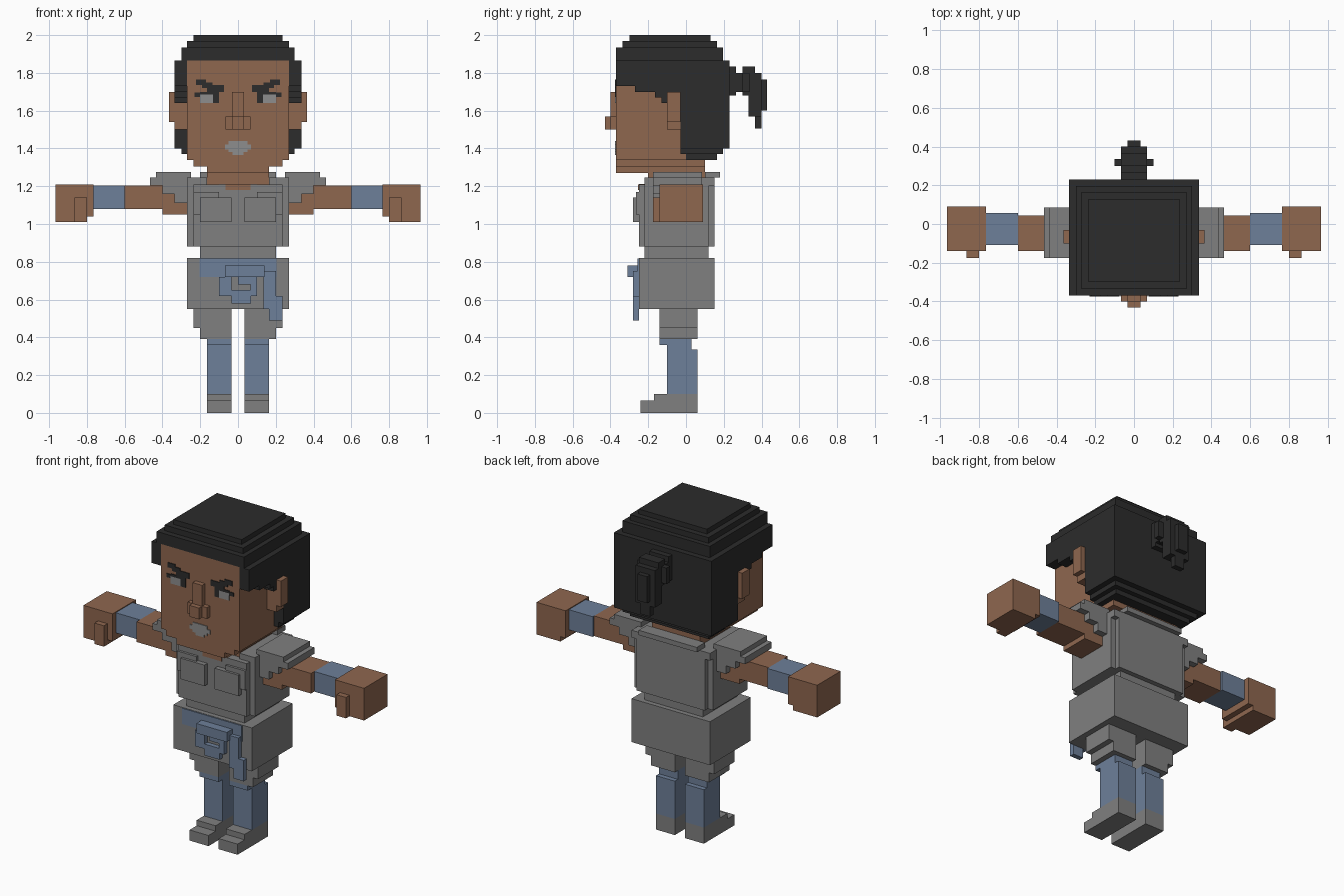
import bpy, bmesh
from mathutils import Matrix, Vector


def material(name, rgb):
    m = bpy.data.materials.new(name)
    m.diffuse_color = (*rgb, 1)
    return m


SKIN = material("skin", (0.275, 0.135, 0.078))
HAIR = material("black_hair", (0.025, 0.025, 0.025))
GREY = material("grey_cloth", (0.215, 0.215, 0.215))
BLUE = material("blue_cloth", (0.155, 0.215, 0.32))
LIGHT = material("light_grey", (0.27, 0.27, 0.27))


def blocks(name, mat, boxes, mirror=False):
    """One object from boxes (x0, x1, y0, y1, z0, z1), optionally mirrored in x."""
    bm = bmesh.new()
    if mirror:
        boxes = boxes + [(-b[1], -b[0], *b[2:]) for b in boxes]
    for x0, x1, y0, y1, z0, z1 in boxes:
        centre = Vector((x0 + x1, y0 + y1, z0 + z1)) / 2
        size = (x1 - x0, y1 - y0, z1 - z0)
        bmesh.ops.create_cube(bm, size=1, matrix=Matrix.Translation(centre) @ Matrix.Diagonal((*size, 1)))
    me = bpy.data.meshes.new(name)
    bm.to_mesh(me)
    bm.free()
    me.materials.append(mat)
    ob = bpy.data.objects.new(name, me)
    bpy.context.collection.objects.link(ob)
    return ob


def wide(w, *rest):
    """Box symmetric about x = 0."""
    return (-w, w, *rest)


# Head, chin and neck
blocks("head", SKIN, [
    wide(0.27, -0.37, 0.0, 1.34, 1.865),
    wide(0.235, -0.37, 0.10, 1.305, 1.34),
    wide(0.165, -0.37, 0.10, 1.27, 1.305),
    wide(0.165, -0.20, 0.10, 1.18, 1.27)])
blocks("nose", SKIN, [
    wide(0.033, -0.40, -0.36, 1.5, 1.70),
    wide(0.066, -0.40, -0.36, 1.5, 1.57),
    wide(0.033, -0.43, -0.39, 1.5, 1.57)])
blocks("ears", SKIN, [
    (0.26, 0.365, -0.10, -0.03, 1.54, 1.70),
    (0.26, 0.335, -0.10, -0.03, 1.50, 1.54)], True)

# Eyes, brows and mouth as thin plates
F = (-0.375, -0.368)
blocks("eye_whites", LIGHT, [(0.132, 0.20, *F, 1.64, 1.685)], True)
blocks("brows", HAIR, [
    (0.17, 0.222, *F, 1.735, 1.765),
    (0.135, 0.19, *F, 1.72, 1.75),
    (0.075, 0.165, *F, 1.70, 1.735)], True)
blocks("pupils", HAIR, [
    (0.10, 0.132, *F, 1.64, 1.70),
    (0.132, 0.20, *F, 1.685, 1.70),
    (0.20, 0.23, *F, 1.672, 1.695)], True)
blocks("mouth", LIGHT, [
    wide(0.05, *F, 1.42, 1.44), wide(0.07, *F, 1.395, 1.42),
    wide(0.05, *F, 1.38, 1.395), wide(0.03, *F, 1.365, 1.38)])

# Stepped hair cap, back and temples
blocks("hair", HAIR, [
    wide(0.235, -0.30, 0.13, 1.96, 2.0),
    wide(0.27, -0.335, 0.165, 1.93, 1.97),
    wide(0.30, -0.37, 0.195, 1.865, 1.935),
    wide(0.335, -0.03, 0.23, 1.40, 1.865),
    wide(0.30, -0.03, 0.195, 1.37, 1.40),
    wide(0.27, -0.03, 0.165, 1.34, 1.37)])
blocks("temple_hair", HAIR, [
    (0.27, 0.335, y0, y1, z, 1.865) for y0, y1, z in
    [(-0.37, -0.27, 1.73), (-0.27, -0.165, 1.70), (-0.165, -0.13, 1.67),
     (-0.13, -0.10, 1.64), (-0.10, -0.03, 1.70)]], True)
blocks("ponytail", HAIR, [
    wide(0.066, 0.22, 0.265, 1.68, 1.835),
    wide(0.066, 0.265, 0.30, 1.70, 1.80),
    wide(0.10, 0.30, 0.335, 1.70, 1.80),
    wide(0.066, 0.30, 0.365, 1.68, 1.835),
    wide(0.066, 0.33, 0.40, 1.57, 1.80),
    wide(0.033, 0.365, 0.40, 1.505, 1.60),
    wide(0.033, 0.40, 0.43, 1.60, 1.765)])

# Top: chest, bust, collar, waist
blocks("chest", GREY, [
    wide(0.27, -0.22, 0.12, 0.88, 1.21),
    wide(0.235, -0.25, 0.15, 0.88, 1.21),
    wide(0.20, -0.22, 0.12, 0.80, 0.89)])
blocks("bust", GREY, [
    (0.035, 0.20, -0.28, -0.24, 1.01, 1.14),
    (0.10, 0.235, -0.265, -0.22, 1.05, 1.17)], True)
blocks("neckline", SKIN, [
    wide(0.066, -0.255, -0.249, 1.18, 1.21),
    wide(0.10, -0.25, -0.19, 1.205, 1.212)])
blocks("collar", GREY, [
    (0.165, 0.27, -0.22, 0.15, 1.20, 1.245),
    (0.0, 0.20, 0.10, 0.15, 1.20, 1.245),
    (0.0, 0.20, 0.10, 0.18, 1.245, 1.275)], True)
blocks("shoulder_pads", GREY, [
    (0.25, 0.435, -0.175, 0.085, 1.205, 1.275),
    (0.43, 0.465, -0.175, 0.085, 1.205, 1.245),
    (0.25, 0.40, -0.175, 0.085, 1.16, 1.21),
    (0.25, 0.335, -0.175, 0.085, 1.11, 1.16)], True)

# Arms
blocks("upper_arms", SKIN, [
    (0.25, 0.60, -0.14, 0.045, 1.08, 1.205),
    (0.25, 0.40, -0.14, 0.045, 1.05, 1.08)], True)
blocks("wrist_bands", BLUE, [(0.60, 0.765, -0.108, 0.058, 1.08, 1.205)], True)
blocks("hands", SKIN, [
    (0.765, 0.80, -0.14, 0.09, 1.04, 1.21),
    (0.80, 0.965, -0.14, 0.09, 1.01, 1.21),
    (0.80, 0.865, -0.175, -0.13, 1.01, 1.14)], True)

# Hips and thighs
blocks("hips", GREY, [wide(0.27, -0.25, 0.15, 0.55, 0.82)])
blocks("thighs", GREY, [
    (0.035, 0.235, -0.14, 0.06, 0.45, 0.56),
    (0.035, 0.20, -0.14, 0.06, 0.39, 0.45)], True)

# Belt with knotted bow and hanging tail
blocks("belt", BLUE, [wide(0.205, -0.256, -0.247, 0.72, 0.818)])
blocks("bow", BLUE, [
    (-0.07, 0.14, -0.31, -0.25, 0.72, 0.78),
    (-0.10, -0.035, -0.28, -0.25, 0.62, 0.72),
    (-0.035, 0.07, -0.28, -0.25, 0.58, 0.65),
    (0.0, 0.066, -0.28, -0.25, 0.68, 0.72),
    (0.066, 0.10, -0.28, -0.25, 0.62, 0.72)])
blocks("belt_tail", BLUE, [
    (0.135, 0.20, -0.28, -0.25, 0.55, 0.75),
    (0.165, 0.235, -0.28, -0.25, 0.49, 0.62)])

# Lower legs and feet
blocks("shins", BLUE, [
    (0.035, 0.165, -0.10, 0.06, 0.10, 0.335),
    (0.035, 0.165, -0.10, 0.03, 0.335, 0.39),
    (0.035, 0.165, -0.14, -0.10, 0.36, 0.39)], True)
blocks("feet", GREY, [
    (0.035, 0.165, -0.24, 0.06, 0.0, 0.066),
    (0.035, 0.165, -0.17, 0.06, 0.066, 0.10)], True)
